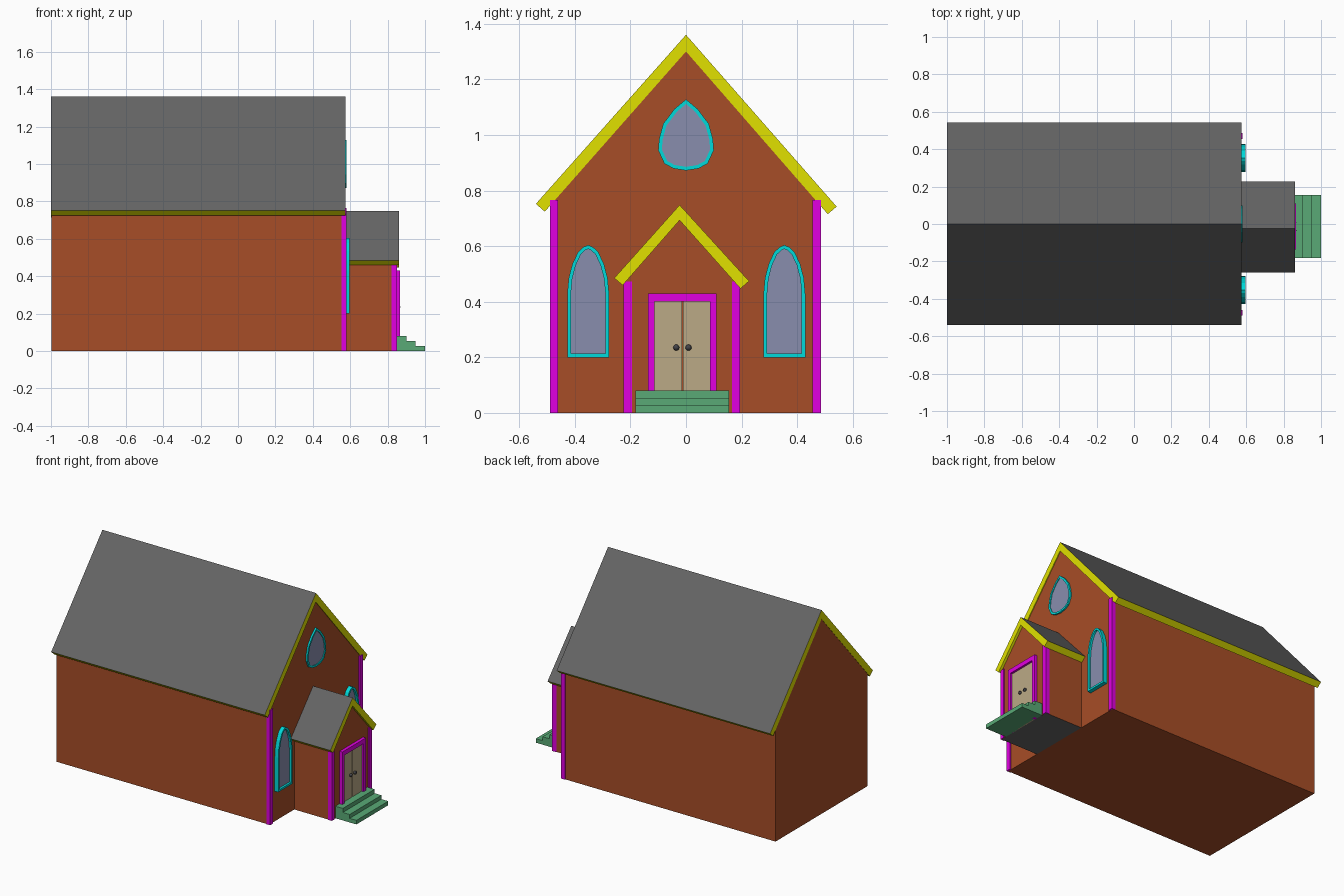
import bpy, bmesh
from mathutils import Vector, Matrix

if "Cube" in bpy.data.objects:
    bpy.data.objects.remove(bpy.data.objects["Cube"])


def mat(name, r, g, b):
    m = bpy.data.materials.new(name)
    m.diffuse_color = (r, g, b, 1)
    m.use_nodes = True
    m.node_tree.nodes["Principled BSDF"].inputs["Base Color"].default_value = m.diffuse_color
    return m


BRICK = mat("brick", 0.39, 0.075, 0.02)
SLATE = mat("slate", 0.13, 0.13, 0.13)
TRIM = mat("roof_trim", 0.75, 0.75, 0.0)
POST = mat("post_paint", 0.75, 0.0, 0.75)
TEAL = mat("window_frame", 0.0, 0.7, 0.7)
GLASS = mat("glass", 0.25, 0.27, 0.42)
DOOR = mat("door_wood", 0.5, 0.4, 0.24)
STEP = mat("step_green", 0.1, 0.4, 0.18)
IRON = mat("iron", 0.06, 0.06, 0.07)


def finish(name, bm, mats):
    me = bpy.data.meshes.new(name)
    bm.to_mesh(me)
    bm.free()
    for m in mats:
        me.materials.append(m)
    ob = bpy.data.objects.new(name, me)
    bpy.context.collection.objects.link(ob)
    return ob


def prism_bm(pts, x0, x1):
    """Extrude a (y, z) profile along x."""
    bm = bmesh.new()
    f = bm.faces.new([bm.verts.new((x0, y, z)) for y, z in pts])
    ext = bmesh.ops.extrude_face_region(bm, geom=[f])["geom"]
    bmesh.ops.translate(bm, vec=(x1 - x0, 0, 0),
                        verts=[v for v in ext if isinstance(v, bmesh.types.BMVert)])
    bmesh.ops.recalc_face_normals(bm, faces=bm.faces)
    bm.normal_update()
    return bm


def prism(name, pts, x0, x1, *mats, second=None):
    bm = prism_bm(pts, x0, x1)
    if second:
        for f in bm.faces:
            f.material_index = int(second(f.normal))
    return finish(name, bm, mats)


def box(name, x0, x1, y0, y1, z0, z1, m):
    return prism(name, [(y0, z0), (y1, z0), (y1, z1), (y0, z1)], x0, x1, m)


def window(name, cy, half, x0, x1, frame, recess):
    """Half outline mirrored about its centre; front cap inset to a recessed pane."""
    pts = half + [(-y, z) for y, z in reversed(half) if y > 0]
    bm = prism_bm([(cy + y, z) for y, z in pts], x0, x1)
    cap = max(bm.faces, key=lambda f: f.normal.x)
    bmesh.ops.inset_region(bm, faces=[cap], thickness=frame,
                           use_boundary=True, use_even_offset=True)
    inner = bmesh.ops.extrude_face_region(bm, geom=[cap])["geom"]
    bmesh.ops.translate(bm, vec=(-recess, 0, 0),
                        verts=[v for v in inner if isinstance(v, bmesh.types.BMVert)])
    for f in inner:
        if isinstance(f, bmesh.types.BMFace):
            f.material_index = 1
    if cap.is_valid:
        bmesh.ops.delete(bm, geom=[cap], context='FACES_ONLY')
    bmesh.ops.recalc_face_normals(bm, faces=bm.faces)
    finish(name, bm, [TEAL, GLASS])


def upward(n):
    return n.z > 0.1


# main hall and its roof
prism("hall_walls", [(-.486, 0), (.482, 0), (.482, .755), (0, 1.31), (-.486, .76)],
      -.998, .57, BRICK)
prism("hall_roof", [(-.54, .752), (0, 1.36), (.542, .742), (.51, .715), (0, 1.30), (-.508, .724)],
      -1, .575, TRIM, SLATE, second=upward)

# porch and its roof
prism("porch_walls", [(-.221, 0), (.191, 0), (.191, .46), (-.023, .70), (-.221, .475)],
      .56, .845, BRICK, SLATE, second=lambda n: n.z < -.9)
prism("porch_roof", [(-.258, .485), (-.023, .748), (.227, .474), (.196, .447), (-.023, .693), (-.228, .459)],
      .56, .862, TRIM, SLATE, second=upward)

# corner posts
for side, y0, y1 in (("left", -.49, -.46), ("right", .455, .486)):
    box(f"hall_post_{side}", .553, .58, y0, y1, 0, .765, POST)
for side, y0, y1 in (("left", -.225, -.195), ("right", .165, .195)):
    box(f"porch_post_{side}", .82, .85, y0, y1, 0, .473, POST)

# double door with surround
prism("door_surround", [(-.137, 0), (-.137, .43), (.11, .43), (.11, 0), (.087, 0),
                        (.087, .40), (-.114, .40), (-.114, 0)], .84, .866, POST)
for side, y0, y1, ky in (("left", -.114, -.0145, -.035), ("right", -.0115, .087, .009)):
    box(f"door_{side}", .84, .852, y0, y1, 0, .40, DOOR)
    bm = bmesh.new()
    bmesh.ops.create_uvsphere(bm, u_segments=12, v_segments=8, radius=.011,
                              matrix=Matrix.Translation(Vector((.857, ky, .235))))
    finish(f"door_knob_{side}", bm, [IRON])

# entrance steps, one stepped block
steps = box("entrance_steps", .845, 1, -.181, .154, 0, .027, STEP)
for i, (x1, z0, z1) in enumerate(((.95, .027, .053), (.90, .053, .08))):
    box(f"entrance_step_{i + 2}", .845, x1, -.181, .154, z0, z1, STEP)

# windows
lancet = [(.075, .20), (.075, .43), (.07, .485), (.057, .535), (.037, .578), (.018, .596), (0, .604)]
window("window_left", -.352, lancet, .565, .596, .013, .014)
window("window_right", .354, lancet, .565, .596, .013, .014)
rose = [(0, .872), (.045, .879), (.078, .897), (.1, .945), (.097, .985), (.082, 1.04), (.042, 1.093), (0, 1.128)]
window("gable_window", 0, rose, .565, .581, .013, .005)
